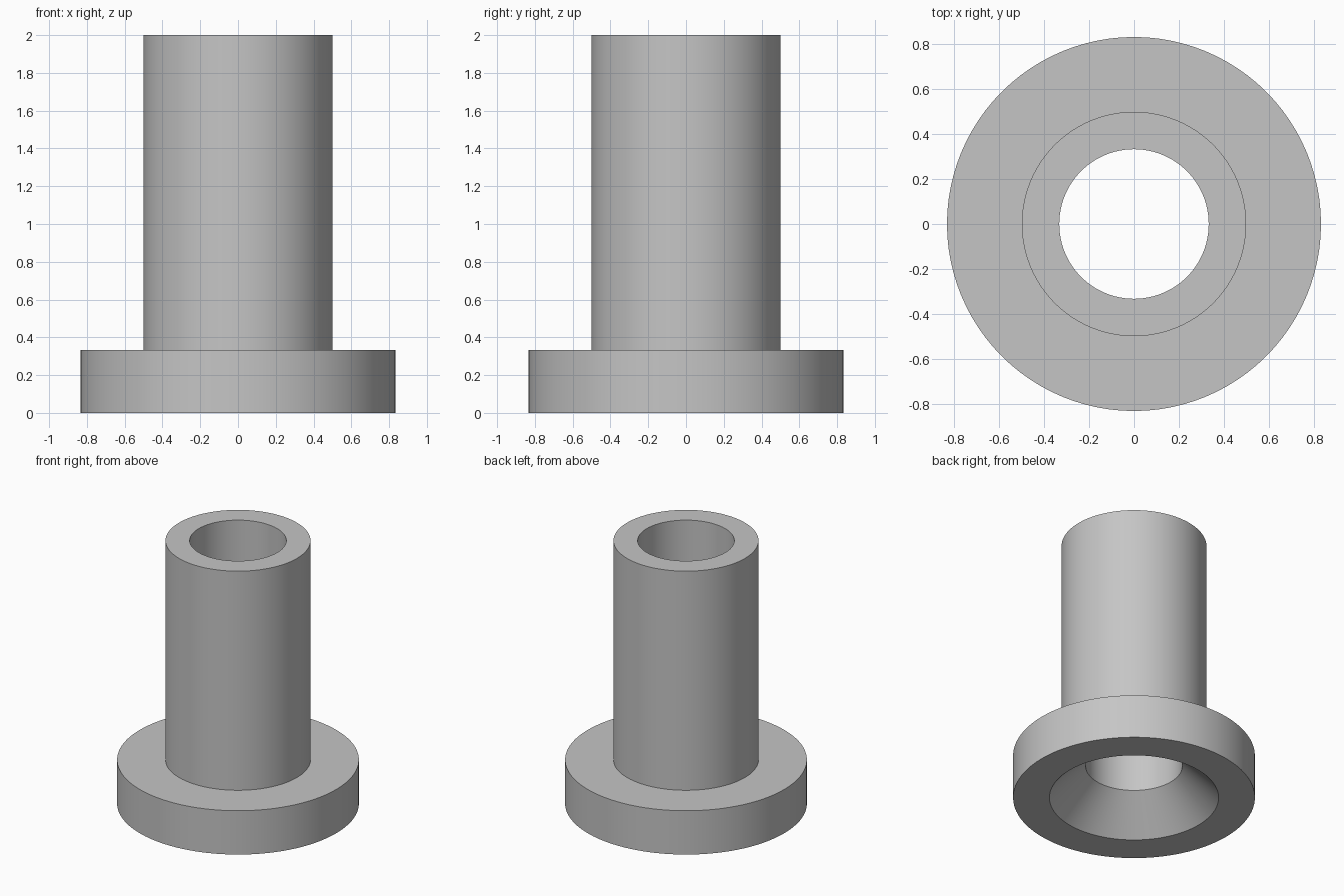
import bpy
import bmesh
import math

cube = bpy.data.objects.get("Cube")
if cube:
    bpy.data.objects.remove(cube, do_unlink=True)

SEGMENTS = 96
UNIT = 1 / 12
HEIGHT = 2.0
FLANGE_RADIUS, FLANGE_HEIGHT = 10 * UNIT, 4 * UNIT
TUBE_RADIUS, BORE_RADIUS = 6 * UNIT, 4 * UNIT
COUNTERSINK_RADIUS, COUNTERSINK_DEPTH = 7 * UNIT, 3 * UNIT

# Plain grey material
grey = bpy.data.materials.new("plain grey")
grey.use_nodes = True
colour = (0.56, 0.56, 0.56, 1)
grey.diffuse_color = colour
grey.node_tree.nodes["Principled BSDF"].inputs["Base Color"].default_value = colour


def lathe(name, profile, material):
    """Revolve a closed (radius, height) profile around the z axis."""
    bm = bmesh.new()
    verts = [bm.verts.new((r, 0, z)) for r, z in profile]
    edges = [bm.edges.new((a, b)) for a, b in zip(verts, verts[1:] + verts[:1])]
    bmesh.ops.spin(bm, geom=verts + edges, cent=(0, 0, 0), axis=(0, 0, 1),
                   angle=math.tau, steps=SEGMENTS, use_merge=True)
    bmesh.ops.remove_doubles(bm, verts=bm.verts, dist=1e-5)
    bmesh.ops.recalc_face_normals(bm, faces=bm.faces)
    mesh = bpy.data.meshes.new(name)
    bm.to_mesh(mesh)
    bm.free()
    mesh.materials.append(material)
    obj = bpy.data.objects.new(name, mesh)
    bpy.context.collection.objects.link(obj)
    bpy.ops.object.select_all(action="DESELECT")
    obj.select_set(True)
    bpy.context.view_layer.objects.active = obj
    bpy.ops.object.shade_smooth_by_angle(angle=math.radians(30))
    return obj


# Flanged tube with a through bore, countersunk from below
lathe("flanged_bushing", [
    (COUNTERSINK_RADIUS, 0),
    (FLANGE_RADIUS, 0),
    (FLANGE_RADIUS, FLANGE_HEIGHT),
    (TUBE_RADIUS, FLANGE_HEIGHT),
    (TUBE_RADIUS, HEIGHT),
    (BORE_RADIUS, HEIGHT),
    (BORE_RADIUS, COUNTERSINK_DEPTH),
], grey)
